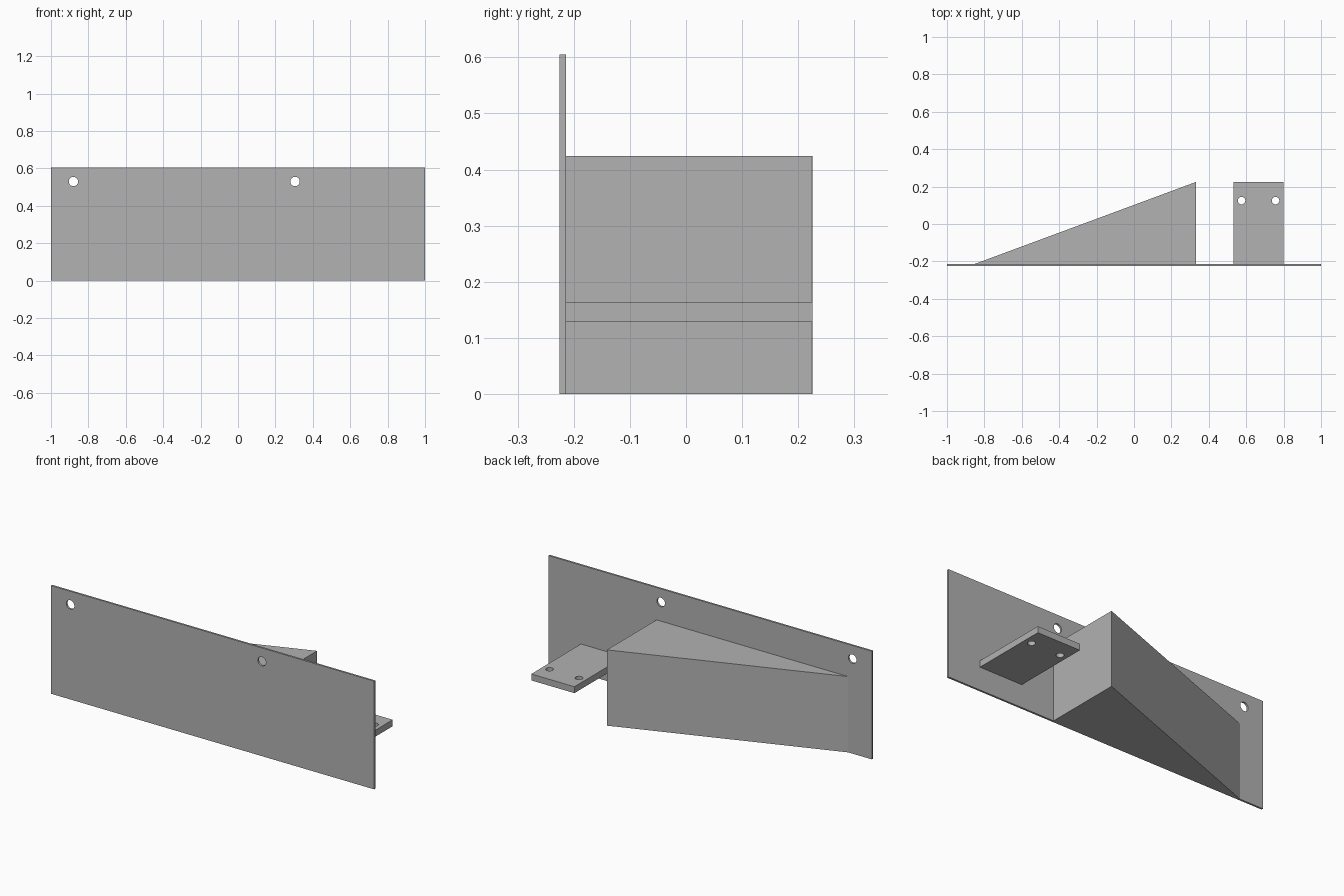
import bpy
import bmesh
from mathutils import Vector

cube = bpy.data.objects.get("Cube")
if cube:
    bpy.data.objects.remove(cube, do_unlink=True)

grey = bpy.data.materials.new("plain grey")
grey.use_nodes = True
colour = (0.445, 0.445, 0.445, 1)
grey.diffuse_color = colour
grey.node_tree.nodes["Principled BSDF"].inputs["Base Color"].default_value = colour

FRONT, PLATE_BACK, BACK = -0.225, -0.214, 0.225


def prism(name, outline, bottom, top):
    """Extrude an outline in plan upward from bottom to top."""
    bm = bmesh.new()
    base = bm.faces.new([bm.verts.new((x, y, bottom)) for x, y in outline])
    grown = bmesh.ops.extrude_face_region(bm, geom=[base])["geom"]
    verts = [v for v in grown if isinstance(v, bmesh.types.BMVert)]
    bmesh.ops.translate(bm, verts=verts, vec=(0, 0, top - bottom))
    bmesh.ops.recalc_face_normals(bm, faces=bm.faces)
    mesh = bpy.data.meshes.new(name)
    bm.to_mesh(mesh)
    bm.free()
    mesh.materials.append(grey)
    obj = bpy.data.objects.new(name, mesh)
    bpy.context.collection.objects.link(obj)
    return obj


def box(name, x0, x1, y0, y1, z0, z1):
    return prism(name, [(x0, y0), (x1, y0), (x1, y1), (x0, y1)], z0, z1)


def drill(obj, centres, radius, axis):
    """Cut round holes through the object along the axis."""
    turn = Vector((0, 0, 1)).rotation_difference(Vector(axis)).to_euler()
    bpy.context.view_layer.objects.active = obj
    for centre in centres:
        bpy.ops.mesh.primitive_cylinder_add(vertices=32, radius=radius, depth=0.2,
                                            location=centre, rotation=turn)
        cutter = bpy.context.object
        cutter.hide_render = True
        cutter.data.materials.append(grey)
        mod = obj.modifiers.new("hole", "BOOLEAN")
        mod.operation = "DIFFERENCE"
        mod.solver = "EXACT"
        mod.object = cutter
        bpy.context.view_layer.objects.active = obj
        bpy.ops.object.modifier_apply(modifier=mod.name)
        bpy.data.objects.remove(cutter, do_unlink=True)
    bpy.ops.object.select_all(action="DESELECT")
    obj.select_set(True)
    bpy.ops.object.shade_smooth_by_angle()


# Thin upright plate with two mounting holes near the top
plate = box("front_plate", -1, 1, FRONT, PLATE_BACK, 0, 0.605)
drill(plate, [(x, FRONT, 0.53) for x in (-0.88, 0.305)], 0.025, (0, 1, 0))

# Solid wedge behind the plate
prism("back_wedge", [(-0.853, PLATE_BACK), (0.332, PLATE_BACK), (0.332, BACK)], 0, 0.424)

# Horizontal tab with two bolt holes
tab = box("mounting_tab", 0.533, 0.8, PLATE_BACK, BACK, 0.128, 0.164)
drill(tab, [(x, 0.125, 0.146) for x in (0.575, 0.757)], 0.02, (0, 0, 1))
